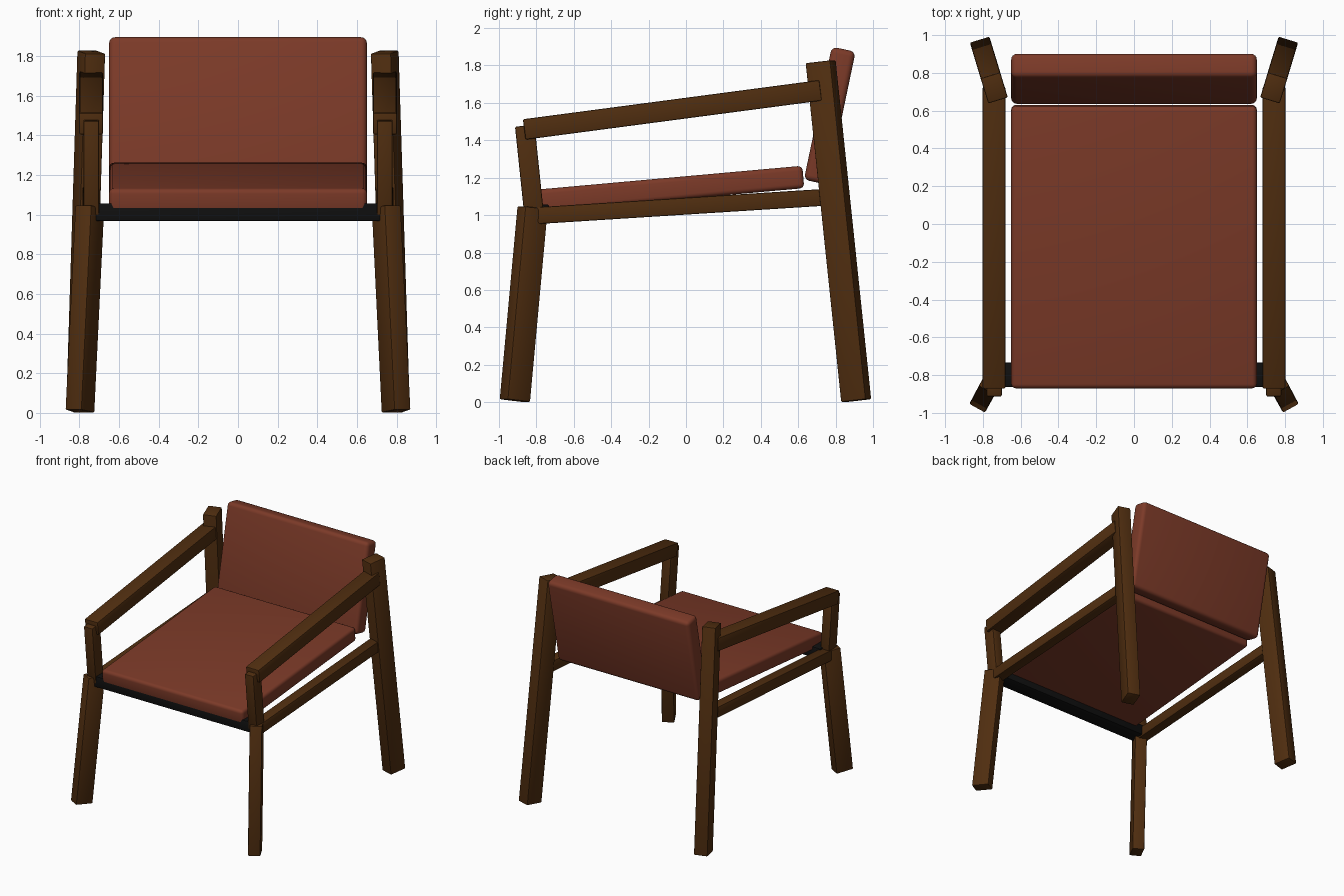
import bpy
import bmesh
import math
from mathutils import Matrix, Vector

cube = bpy.data.objects.get("Cube")
if cube:
    bpy.data.objects.remove(cube, do_unlink=True)


def make_material(name, rgb):
    mat = bpy.data.materials.new(name)
    mat.use_nodes = True
    mat.diffuse_color = (*rgb, 1)
    bsdf = next(n for n in mat.node_tree.nodes if n.type == 'BSDF_PRINCIPLED')
    bsdf.inputs["Base Color"].default_value = (*rgb, 1)
    bsdf.inputs["Roughness"].default_value = 0.6
    return mat


WOOD = make_material("dark brown wood", (0.08, 0.027, 0.005))
FABRIC = make_material("rust fabric", (0.2, 0.042, 0.021))
BLACK = make_material("black", (0.005, 0.005, 0.005))


def beam(name, start, end, width, depth, mat, yaw=0, bevel=0.008, segments=2):
    """Rounded box from start to end; yaw turns its width axis about vertical."""
    start, end = Vector(start), Vector(end)
    along = (end - start).normalized()
    side = Vector((math.cos(yaw), math.sin(yaw), 0))
    side = (side - along * side.dot(along)).normalized()
    rotation = Matrix((side, along.cross(side), along)).transposed()

    bm = bmesh.new()
    bmesh.ops.create_cube(bm, size=1)
    bmesh.ops.scale(bm, vec=(width, depth, (end - start).length), verts=bm.verts)
    bmesh.ops.bevel(bm, geom=bm.edges[:], offset=bevel, segments=segments,
                    profile=0.5, affect='EDGES')
    mesh = bpy.data.meshes.new(name)
    bm.to_mesh(mesh)
    bm.free()
    mesh.materials.append(mat)

    obj = bpy.data.objects.new(name, mesh)
    obj.matrix_world = Matrix.Translation((start + end) / 2) @ rotation.to_4x4()
    bpy.context.collection.objects.link(obj)
    bpy.ops.object.select_all(action='DESELECT')
    bpy.context.view_layer.objects.active = obj
    obj.select_set(True)
    bpy.ops.object.shade_smooth_by_angle(angle=math.radians(35))
    return obj


# Wooden frame, built once per side
for label, s in (("left", 1), ("right", -1)):
    beam(label + "_front_leg", (s * 0.797, -0.915, 0.008), (s * 0.747, -0.82, 1.04),
         0.095, 0.14, WOOD, yaw=s * math.radians(29))
    beam(label + "_rear_leg", (s * 0.797, 0.91, 0.008), (s * 0.74, 0.72, 1.82),
         0.108, 0.14, WOOD, yaw=-s * math.radians(17))
    beam(label + "_seat_rail", (s * 0.742, -0.80, 0.997), (s * 0.742, 0.74, 1.095),
         0.085, 0.09, WOOD)
    beam(label + "_arm_post", (s * 0.74, -0.812, 1.0), (s * 0.74, -0.862, 1.478),
         0.08, 0.105, WOOD)
    beam(label + "_armrest", (s * 0.741, -0.865, 1.458), (s * 0.741, 0.72, 1.667),
         0.12, 0.11, WOOD)

# Black bar under the front of the seat
beam("front_crossbar", (-0.72, -0.798, 1.012), (0.72, -0.798, 1.012),
     0.13, 0.09, BLACK, yaw=math.pi / 2)

# Cushions
beam("seat_cushion", (0, -0.867, 1.07), (0, 0.627, 1.204),
     1.3, 0.12, FABRIC, bevel=0.025, segments=4)
beam("back_cushion", (0, 0.694, 1.176), (0, 0.843, 1.887),
     1.3, 0.13, FABRIC, bevel=0.03, segments=4)
